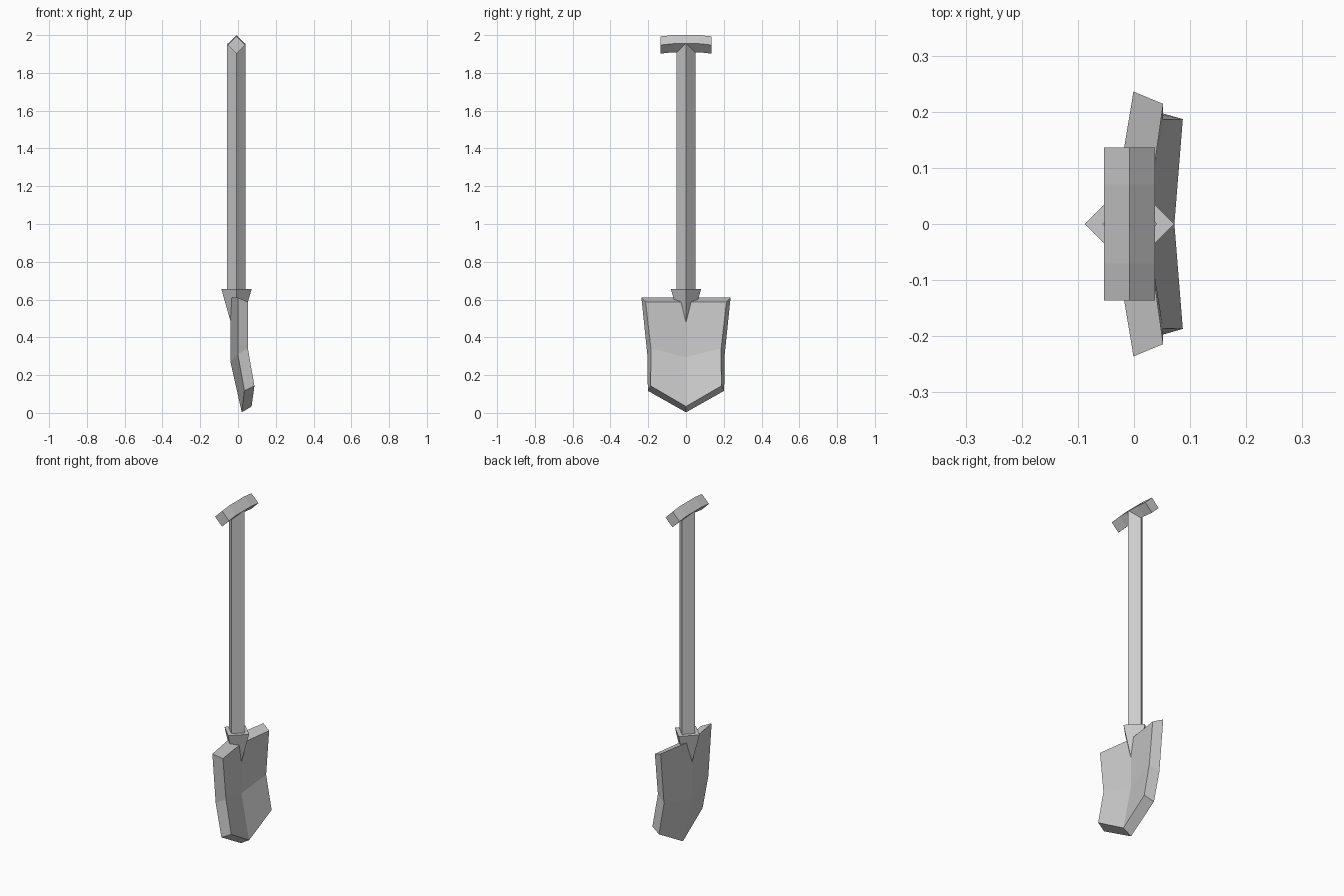
import bpy, bmesh

if "Cube" in bpy.data.objects:
    bpy.data.objects.remove(bpy.data.objects["Cube"])

CX = -0.008  # shaft axis


def loft(name, rings):
    """Skin matching rings of points and cap both ends."""
    bm = bmesh.new()
    loops = [[bm.verts.new(p) for p in ring] for ring in rings]
    n = len(loops[0])
    for a, b in zip(loops, loops[1:]):
        for i in range(n):
            j = (i + 1) % n
            bm.faces.new((a[i], a[j], b[j], b[i]))
    bm.faces.new(loops[0][::-1])
    bm.faces.new(loops[-1])
    bmesh.ops.recalc_face_normals(bm, faces=bm.faces)
    mesh = bpy.data.meshes.new(name)
    bm.to_mesh(mesh)
    bm.free()
    obj = bpy.data.objects.new(name, mesh)
    bpy.context.collection.objects.link(obj)
    return obj


def diamond_flat(z, r):
    return [(CX + r, 0, z), (CX, r, z), (CX - r, 0, z), (CX, -r, z)]


def diamond_upright(y, z, r):
    return [(CX + r, y, z), (CX, y, z + r), (CX - r, y, z), (CX, y, z - r)]


# Four-sided shaft
loft("shaft", [diamond_flat(0.63, 0.049), diamond_flat(1.955, 0.049)])

# Slightly arched cross grip
loft("grip", [diamond_upright(y, z, 0.0455) for y, z in
              ((-0.136, 1.9475), (-0.07, 1.9545), (0.07, 1.9545), (0.136, 1.9475))])

# Tapered socket that runs into the blade
loft("socket", [diamond_flat(0.39, 0.005), diamond_flat(0.655, 0.08)])

# Blade: each row holds (x, z) at the centre fold and (x, y, z) at the edge
back = [((-0.04, 0.61), (-0.001, 0.236, 0.61)),
        ((-0.04, 0.27), (-0.001, 0.205, 0.31)),
        ((0.02, 0.003), (0.034, 0.202, 0.117))]
front = [((0.022, 0.588), (0.052, 0.214, 0.588)),
         ((0.022, 0.295), (0.052, 0.186, 0.342)),
         ((0.072, 0.034), (0.087, 0.187, 0.143))]
rings = []
for (bc, be), (fc, fe) in zip(back, front):
    rings.append([(bc[0], 0, bc[1]), be, fe, (fc[0], 0, fc[1]),
                  (fe[0], -fe[1], fe[2]), (be[0], -be[1], be[2])])
blade = loft("blade", rings)

# Split the end caps along the centre fold so both halves mirror
bm = bmesh.new()
bm.from_mesh(blade.data)
for cap in [f for f in bm.faces if len(f.verts) == 6]:
    a, b = [v for v in cap.verts if abs(v.co.y) < 1e-6]
    bmesh.utils.face_split(cap, a, b)
bm.to_mesh(blade.data)
bm.free()
